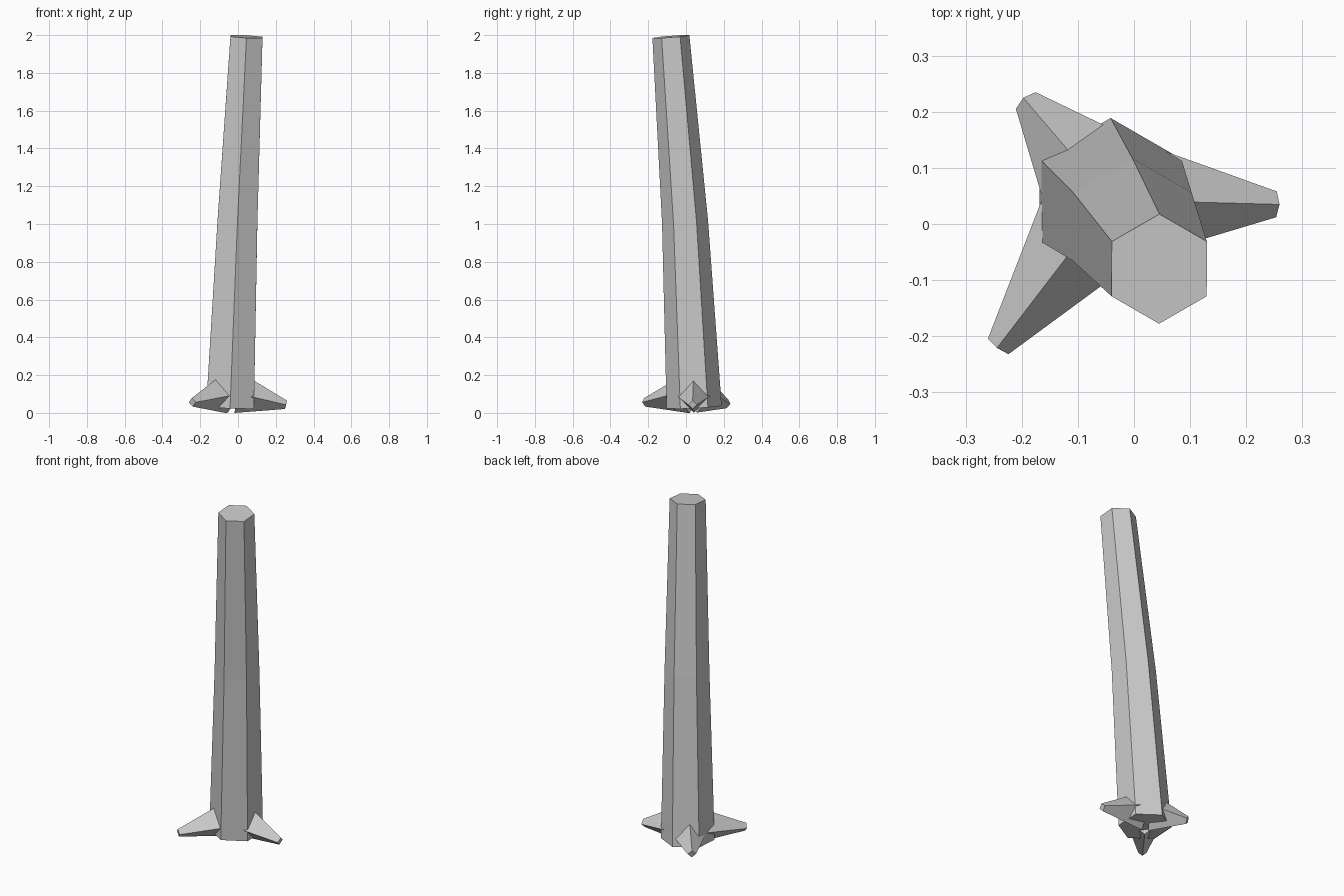
import bpy
import bmesh
from math import cos, sin, tau
from mathutils import Vector

cube = bpy.data.objects.get("Cube")
if cube:
    bpy.data.objects.remove(cube, do_unlink=True)

grey = bpy.data.materials.new("plain grey")
grey.use_nodes = True
colour = (0.6, 0.6, 0.6, 1)
grey.diffuse_color = colour
grey.node_tree.nodes["Principled BSDF"].inputs["Base Color"].default_value = colour


def loft(name, sides, reference, sections):
    """Join polygon rings, each given as (centre, axis, radius), and cap both ends."""
    bm = bmesh.new()
    rings = []
    for centre, axis, radius in sections:
        axis = axis.normalized()
        u = (reference - axis * axis.dot(reference)).normalized()
        v = axis.cross(u)
        rings.append([bm.verts.new(centre + radius * (u * cos(tau * i / sides) + v * sin(tau * i / sides)))
                      for i in range(sides)])
    for low, high in zip(rings, rings[1:]):
        for i in range(sides):
            j = (i + 1) % sides
            bm.faces.new((low[i], low[j], high[j], high[i]))
    bm.faces.new(rings[0][::-1])
    bm.faces.new(rings[-1])
    bmesh.ops.recalc_face_normals(bm, faces=bm.faces)
    mesh = bpy.data.meshes.new(name)
    bm.to_mesh(mesh)
    bm.free()
    mesh.materials.append(grey)
    obj = bpy.data.objects.new(name, mesh)
    bpy.context.collection.objects.link(obj)
    return obj


# Leaning, slightly bent six-sided trunk
bottom = Vector((-0.042, 0.043, 0.03))
middle = Vector((-0.003, -0.005, 1.01))
top = Vector((0.045, -0.08, 1.992))
loft("trunk", 6, Vector((0, 1, 0)), [
    (bottom, middle - bottom, 0.146),
    (middle, top - bottom, 0.122),
    (top, top - middle, 0.098),
])

# Three tapered roots with a diamond cross-section
root_tips = {
    "left_root": Vector((0.254, 0.035, 0.043)),
    "back_right_root": Vector((-0.193, 0.22, 0.047)),
    "front_right_root": Vector((-0.242, -0.218, 0.056)),
}
for name, tip in root_tips.items():
    outward = Vector((tip.x - bottom.x, tip.y - bottom.y, 0)).normalized()
    start = Vector((bottom.x, bottom.y, 0.102)) + outward * 0.047
    loft(name, 4, Vector((0, 0, 1)), [
        (start, tip - start, 0.105),
        (tip, tip - start, 0.023),
    ])
